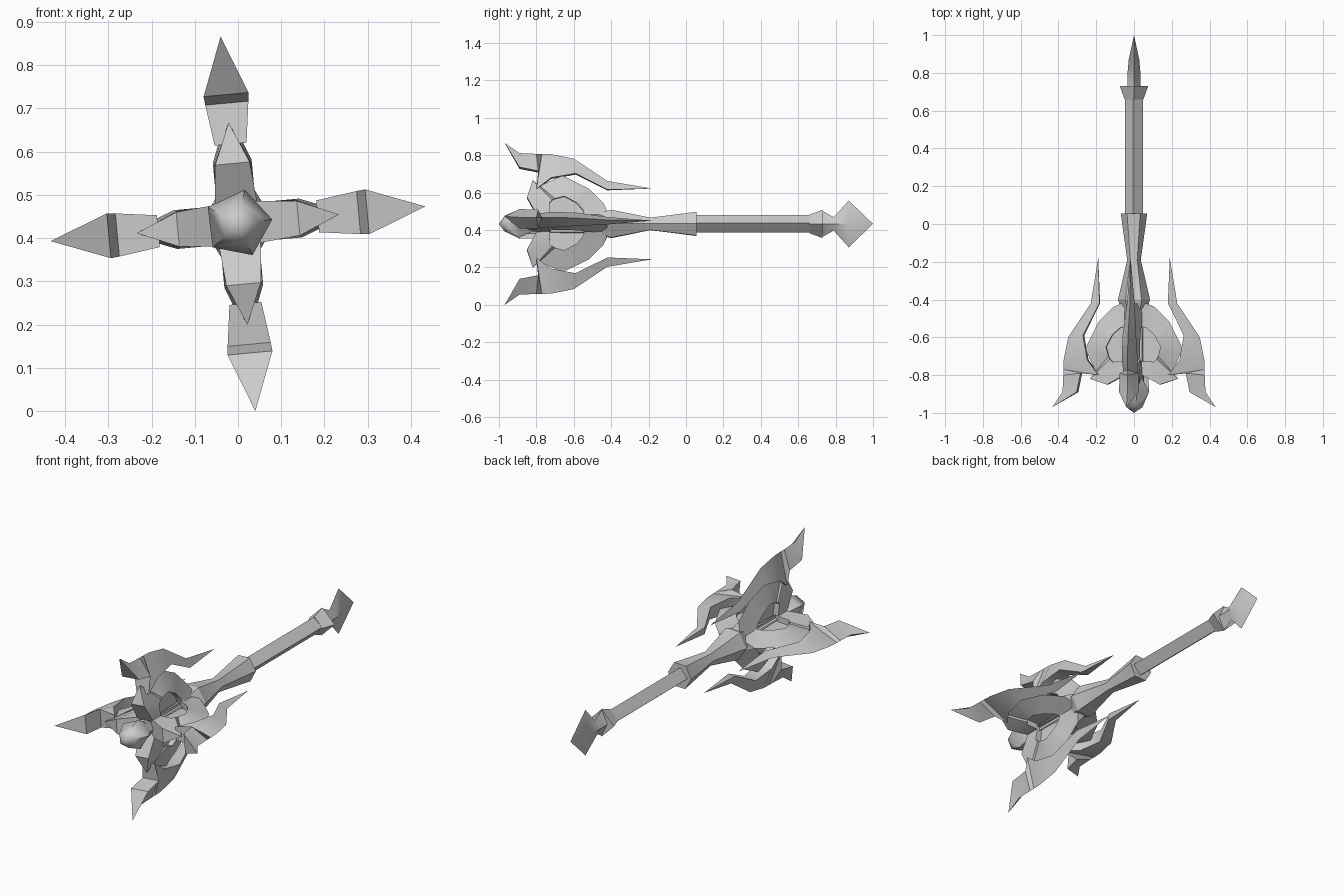
import bpy, bmesh, math

if "Cube" in bpy.data.objects:
    bpy.data.objects.remove(bpy.data.objects["Cube"], do_unlink=True)

AXIS_Z = 0.433
TWIST = math.radians(5.3)

steel = bpy.data.materials.new("plain_grey")
steel.use_nodes = True
steel.diffuse_color = (0.6, 0.6, 0.6, 1)
steel.node_tree.nodes["Principled BSDF"].inputs["Base Color"].default_value = (0.6, 0.6, 0.6, 1)


def finish(name, bm, angle):
    """Clean the mesh, make the object and shade it."""
    bmesh.ops.remove_doubles(bm, verts=bm.verts, dist=0.0005)
    bmesh.ops.dissolve_degenerate(bm, edges=bm.edges, dist=0.0005)
    bmesh.ops.recalc_face_normals(bm, faces=bm.faces)
    mesh = bpy.data.meshes.new(name)
    bm.to_mesh(mesh)
    bm.free()
    mesh.materials.append(steel)
    obj = bpy.data.objects.new(name, mesh)
    bpy.context.collection.objects.link(obj)
    bpy.ops.object.select_all(action='DESELECT')
    obj.select_set(True)
    bpy.context.view_layer.objects.active = obj
    bpy.ops.object.shade_smooth_by_angle(angle=math.radians(angle))


def bridge(bm, a, b):
    n = len(a)
    for i in range(n):
        bm.faces.new((a[i], a[(i + 1) % n], b[(i + 1) % n], b[i]))


def loft(bm, sections):
    """Join closed sections of points and cap both ends."""
    rings = [[bm.verts.new(p) for p in s] for s in sections]
    for a, b in zip(rings, rings[1:]):
        bridge(bm, a, b)
    bm.faces.new(rings[0])
    bm.faces.new(rings[-1])


def turned(name, stations, sides, start, angle):
    """Many-sided rod along y from (y, x radius, z radius) stations."""
    turns = [start + 2 * math.pi * k / sides for k in range(sides)]
    bm = bmesh.new()
    loft(bm, [[(rx * math.cos(t), y, AXIS_Z + rz * math.sin(t)) for t in turns]
              for y, rx, rz in stations])
    finish(name, bm, angle)


def fin_point(turn, y, r, w):
    c, s = math.cos(turn), math.sin(turn)
    return (r * c - w * s, y, AXIS_Z + r * s + w * c)


# Handle, socket and central core
turned("handle", [(0.0, .047, .047), (.68, .047, .047)], 4, TWIST, 20)
turned("socket", [(.055, .07, .073), (-.19, .036, .038), (-.4, .085, .086)],
       6, math.radians(2), 50)
turned("core", [(-.4, .085, .086), (-.54, .04, .04), (-.74, .04, .04), (-.85, .05, .05)],
       6, math.radians(2), 50)

# Collar and flat spear-shaped pommel
turned("collar", [(.66, .05, .05), (.73, .075, .075)], 4, 0, 20)
turned("pommel", [(.72, .035, .075), (.79, .035, .036), (.87, .028, .125), (1, 0, 0)],
       4, 0, 40)

# Five-sided gem on the front end
turned("front_gem", [(-.82, .045, .045), (-.89, .08, .08), (-.97, .045, .045), (-1, 0, 0)],
       5, math.radians(79), 60)

# Outer blade: ridge y, ridge radius, base y, base radius, half width
BLADE = [(-.97, .435, -.97, .435, 0), (-.89, .38, -.89, .3, .052),
         (-.8, .376, -.79, .28, .05), (-.77, .376, -.8, .185, .037),
         (-.72, .374, -.72, .245, .042), (-.6, .35, -.59, .268, .036),
         (-.42, .23, -.42, .182, .02), (-.18, .19, -.18, .19, 0)]

# Inner lobe: rim y, rim radius, rim half width, panel y, panel radius
LOBE = [(-.4, .02, .05, -.54, .03), (-.44, .11, 0, -.55, .07),
        (-.52, .19, 0, -.585, .11), (-.66, .26, 0, -.65, .145),
        (-.79, .2, 0, -.70, .132), (-.82, .235, 0, -.715, .125),
        (-.85, .14, .04, -.73, .11), (-.79, .03, .05, -.725, .03)]


def make_blade(name, turn):
    bm = bmesh.new()
    loft(bm, [[fin_point(turn, yo, ro, 0), fin_point(turn, yi, ri, w),
               fin_point(turn, yi, ri, -w)] for yo, ro, yi, ri, w in BLADE])
    finish(name, bm, 45)


def make_lobe(name, turn):
    bm = bmesh.new()
    rims = []
    for side in (1, -1):
        rim, lip, floor = [], [], []
        for y, r, w, py, pr in LOBE:
            rim.append(bm.verts.new(fin_point(turn, y, r, w * side)))
            lip.append(bm.verts.new(fin_point(turn, py, pr, .045 * side)))
            floor.append(bm.verts.new(fin_point(turn, py, pr, .015 * side)))
        bridge(bm, rim, lip)
        bridge(bm, lip, floor)
        bm.faces.new(floor)
        rims.append(rim)
    bridge(bm, *rims)
    finish(name, bm, 40)


# Four fins around the axis
for k, place in enumerate(("left", "top", "right", "bottom")):
    turn = TWIST + k * math.pi / 2
    make_blade(place + "_outer_blade", turn)
    make_lobe(place + "_inner_lobe", turn)
